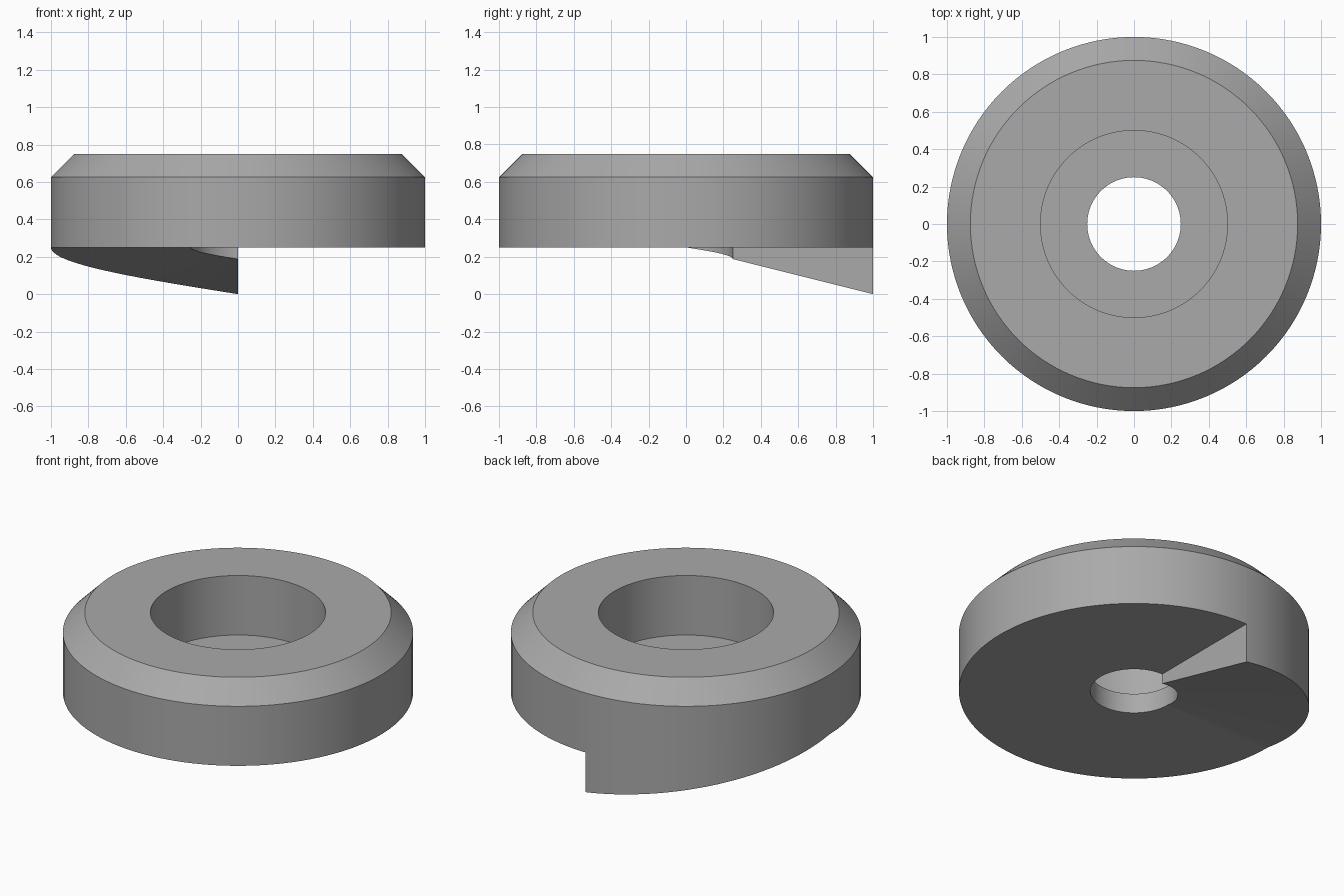
import bpy, bmesh
from math import cos, sin, pi, radians

cube = bpy.data.objects.get("Cube")
if cube:
    bpy.data.objects.remove(cube)

SEGMENTS = 128
BASE_Z = 0.25      # underside of the flat part
RAMP = pi / 2      # angle covered by the helical ramp

# Plain grey material
grey = bpy.data.materials.new("plain grey")
grey.use_nodes = True
colour = (0.4, 0.4, 0.4, 1)
grey.diffuse_color = colour
grey.node_tree.nodes["Principled BSDF"].inputs["Base Color"].default_value = colour


def section(turn):
    """Cross-section (radius, height) of the ring after a turn from the step."""
    drop = BASE_Z * max(0, 1 - turn / RAMP)
    return [(0.25, 0.375), (0.5, 0.375), (0.5, 0.75), (0.875, 0.75),
            (1, 0.625), (1, BASE_Z - drop), (0.25, BASE_Z - drop * 0.25)]


# Sweep the section round the axis, starting at the step
bm = bmesh.new()
rings = []
for i in range(SEGMENTS + 1):
    turn = 2 * pi * i / SEGMENTS
    a = pi / 2 + turn
    rings.append([bm.verts.new((r * cos(a), r * sin(a), z)) for r, z in section(turn)])
for a, b in zip(rings, rings[1:]):
    for j in range(len(a)):
        k = (j + 1) % len(a)
        bm.faces.new((a[j], b[j], b[k], a[k]))

# Vertical face of the step
first, last = rings[0], rings[-1]
bm.faces.new((first[5], first[6], last[6], last[5]))
bmesh.ops.remove_doubles(bm, verts=bm.verts, dist=0.0001)
bmesh.ops.recalc_face_normals(bm, faces=bm.faces)

mesh = bpy.data.meshes.new("ramped_collar")
bm.to_mesh(mesh)
bm.free()
mesh.materials.append(grey)
collar = bpy.data.objects.new("ramped_collar", mesh)
bpy.context.collection.objects.link(collar)

# Smooth round walls, sharp rims
bpy.context.view_layer.objects.active = collar
collar.select_set(True)
bpy.ops.object.shade_smooth_by_angle(angle=radians(25))
